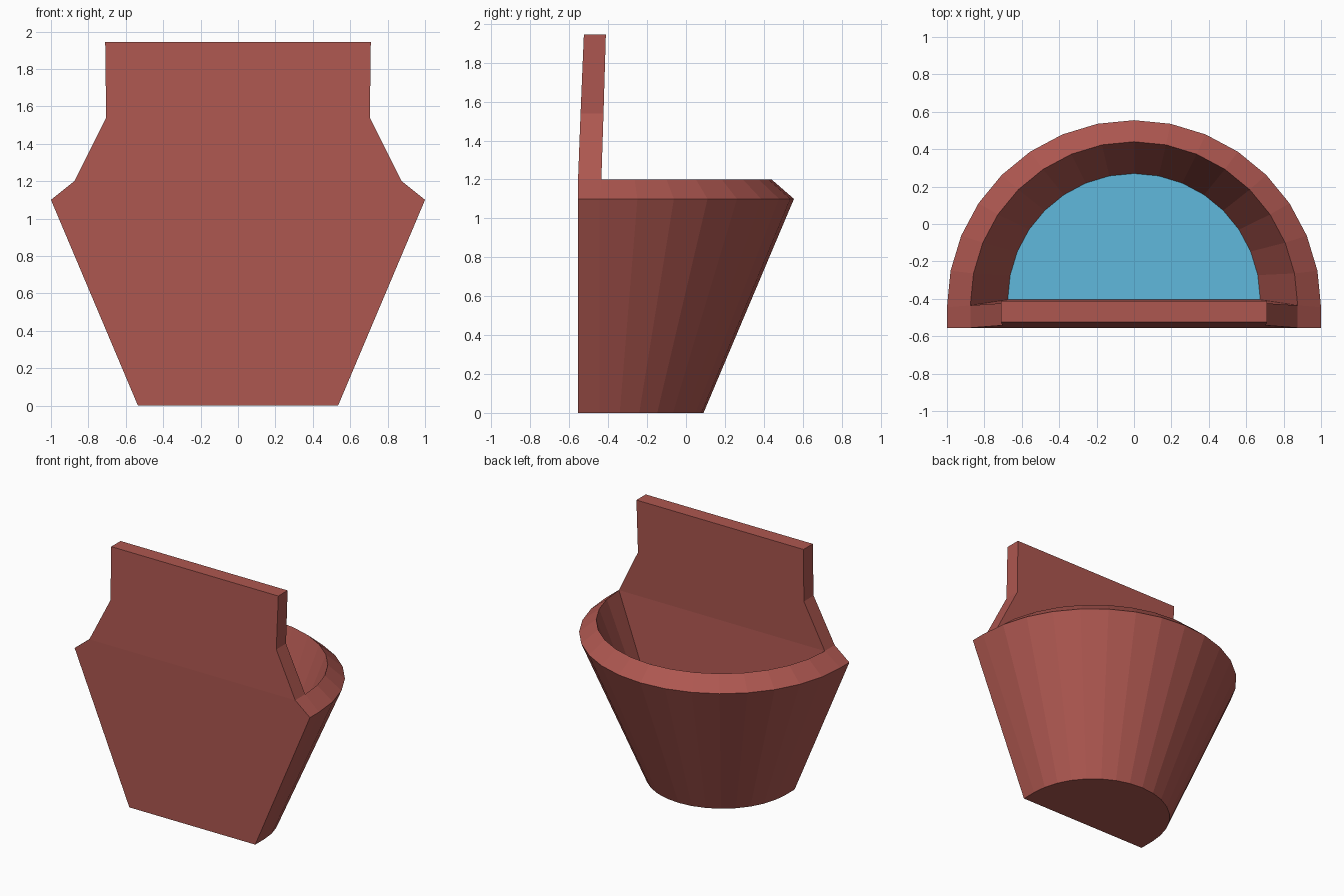
import bpy, bmesh
from math import cos, sin, pi

if "Cube" in bpy.data.objects:
    bpy.data.objects.remove(bpy.data.objects["Cube"])

SEG = 16          # sides of the half-round wall
BACK = -0.555     # flat wall side


def material(name, rgb):
    m = bpy.data.materials.new(name)
    m.diffuse_color = (*rgb, 1)
    m.use_nodes = True
    m.node_tree.nodes["Principled BSDF"].inputs["Base Color"].default_value = m.diffuse_color
    return m


def finish(bm, name, mat):
    bmesh.ops.recalc_face_normals(bm, faces=bm.faces[:])
    me = bpy.data.meshes.new(name)
    bm.to_mesh(me)
    bm.free()
    me.materials.append(mat)
    ob = bpy.data.objects.new(name, me)
    bpy.context.collection.objects.link(ob)
    return ob


def arc(bm, r, cy, z):
    return [bm.verts.new((r * cos(pi * i / SEG), cy + r * sin(pi * i / SEG), z))
            for i in range(SEG + 1)]


def pair(bm, x, y, z):
    # right and left mirrored points
    return [bm.verts.new((s * x, y, z)) for s in (1, -1)]


def strip(bm, a, b):
    for i in range(len(a) - 1):
        bm.faces.new((a[i], a[i + 1], b[i + 1], b[i]))


clay = material("clay", (0.42, 0.095, 0.08))
blue = material("water_blue", (0.117, 0.485, 0.716))

# Half-round basin: outer wall, bevelled rim, inner wall
bm = bmesh.new()
levels = [(0.535, -0.445, 0.0), (1.0, -0.445, 1.1),
          (0.875, -0.435, 1.2), (0.675, -0.405, 0.72)]
rings = [arc(bm, *lv) for lv in levels]
for a, b in zip(rings, rings[1:]):
    strip(bm, a, b)

# Flat back of the basin, with side returns and underside
corners = [pair(bm, r, BACK, z) for r, _, z in levels[:3]]
for k in range(2):
    strip(bm, corners[k], corners[k + 1])
    for s, e in ((0, 0), (1, -1)):
        bm.faces.new((rings[k][e], rings[k + 1][e],
                      corners[k + 1][s], corners[k][s]))
bm.faces.new(rings[0] + corners[0][::-1])

# Raised back plate, leaning slightly, with tapered shoulders
back = [corners[2], pair(bm, 0.705, -0.542, 1.54), pair(bm, 0.71, -0.525, 1.945)]
face = [[rings[2][0], rings[2][-1]],
        pair(bm, 0.705, -0.424, 1.54), pair(bm, 0.71, -0.412, 1.945)]
for k in range(2):
    strip(bm, back[k], back[k + 1])
    strip(bm, face[k], face[k + 1])
    for s in (0, 1):
        bm.faces.new((back[k][s], back[k + 1][s], face[k + 1][s], face[k][s]))
strip(bm, back[2], face[2])
strip(bm, face[0], [rings[3][0], rings[3][-1]])
finish(bm, "basin_with_back_plate", clay)

# Water surface
bm = bmesh.new()
bm.faces.new(arc(bm, *levels[3]))
finish(bm, "water", blue)
